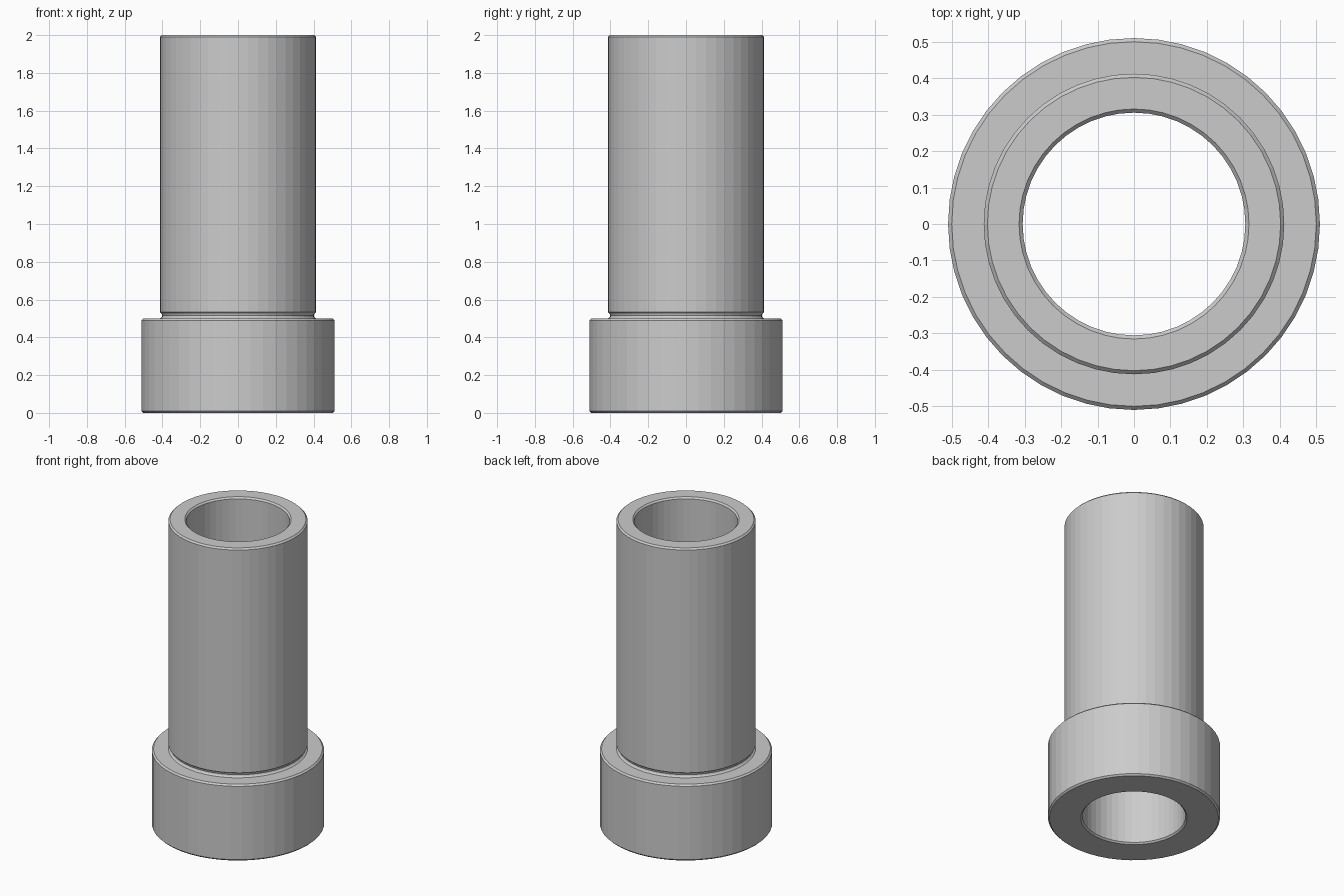
import bpy, bmesh, math

if "Cube" in bpy.data.objects:
    bpy.data.objects.remove(bpy.data.objects["Cube"])

SIDES = 48

# Closed half-section (radius, height): bore, stepped outside, relief groove, chamfers
profile = [
    (0.306, 0.01), (0.316, 0.0),                    # bottom bore chamfer
    (0.501, 0.0), (0.511, 0.01),                    # flange bottom
    (0.511, 0.49), (0.501, 0.50),                   # flange top
    (0.413, 0.50), (0.404, 0.507), (0.401, 0.515),  # relief groove
    (0.404, 0.525), (0.413, 0.533),
    (0.413, 1.99), (0.403, 2.0),                    # tube top
    (0.316, 2.0), (0.306, 1.99),                    # top bore chamfer
]

# Revolve the section around z
bm = bmesh.new()
rings = []
for i in range(SIDES):
    a = 2 * math.pi * i / SIDES
    rings.append([bm.verts.new((r * math.cos(a), r * math.sin(a), z)) for r, z in profile])
n = len(profile)
for i in range(SIDES):
    a, b = rings[i], rings[(i + 1) % SIDES]
    for j in range(n):
        k = (j + 1) % n
        bm.faces.new((a[j], b[j], b[k], a[k]))
bmesh.ops.recalc_face_normals(bm, faces=bm.faces)
mesh = bpy.data.meshes.new("flanged_bushing")
bm.to_mesh(mesh)
bm.free()

bushing = bpy.data.objects.new("flanged_bushing", mesh)
bpy.context.collection.objects.link(bushing)
